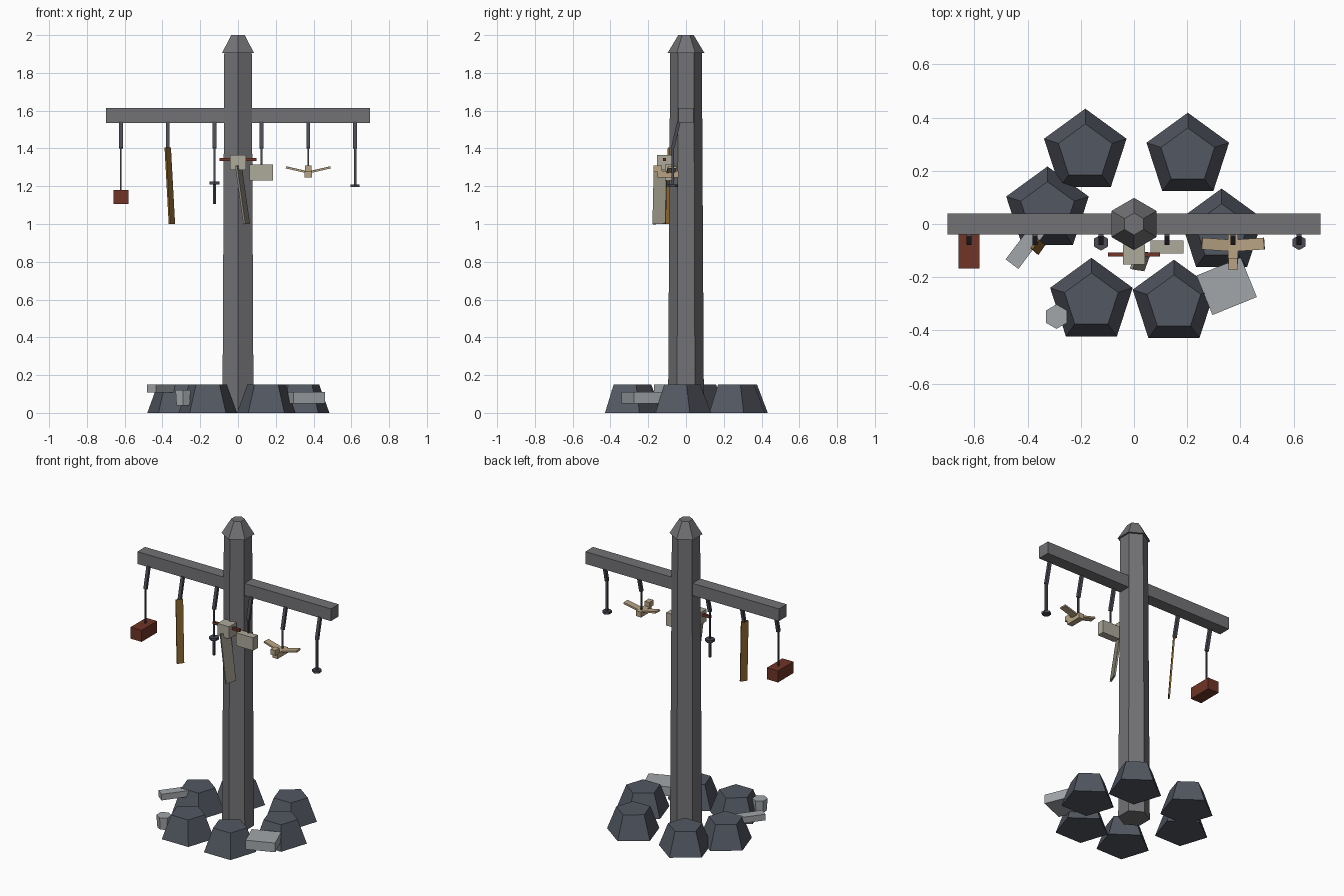
import bpy, bmesh, math
from mathutils import Vector, Euler, Matrix

if "Cube" in bpy.data.objects:
    bpy.data.objects.remove(bpy.data.objects["Cube"])


def material(name, rgb):
    m = bpy.data.materials.new(name)
    m.diffuse_color = (*rgb, 1)
    m.use_nodes = True
    m.node_tree.nodes["Principled BSDF"].inputs["Base Color"].default_value = m.diffuse_color
    return m


POST = material("weathered_grey", (0.17, 0.17, 0.18))
STONE = material("dark_stone", (0.085, 0.095, 0.12))
CHIP = material("pale_stone", (0.36, 0.38, 0.40))
IRON = material("dark_iron", (0.07, 0.07, 0.09))
RED = material("dull_red", (0.16, 0.035, 0.02))
GOLD = material("amber", (0.27, 0.14, 0.03))
BONE = material("bone", (0.42, 0.40, 0.33))
BLADE = material("worn_bone", (0.28, 0.26, 0.21))
WOOD = material("pale_wood", (0.48, 0.37, 0.23))


def finish(bm, name, mat, loc, rot):
    me = bpy.data.meshes.new(name)
    bmesh.ops.recalc_face_normals(bm, faces=bm.faces)
    bm.to_mesh(me)
    bm.free()
    me.materials.append(mat)
    ob = bpy.data.objects.new(name, me)
    ob.location = loc
    ob.rotation_euler = rot
    bpy.context.collection.objects.link(ob)
    return ob


def box(name, size, loc, mat, rot=(0, 0, 0)):
    bm = bmesh.new()
    bmesh.ops.create_cube(bm, size=1)
    bmesh.ops.scale(bm, vec=size, verts=bm.verts)
    return finish(bm, name, mat, loc, [math.radians(a) for a in rot])


def prism(name, sides, r0, r1, z0, z1, xy, mat):
    """Upright tapered prism with one corner pointing to +y."""
    bm = bmesh.new()
    rings = []
    for r, z in ((r0, 0), (r1, z1 - z0)):
        rings.append([bm.verts.new((r * math.sin(math.tau * i / sides),
                                    r * math.cos(math.tau * i / sides), z))
                      for i in range(sides)])
    lo, hi = rings
    bm.faces.new(lo)
    bm.faces.new(hi)
    for i in range(sides):
        j = (i + 1) % sides
        bm.faces.new((lo[i], lo[j], hi[j], hi[i]))
    return finish(bm, name, mat, (*xy, z0), (0, 0, 0))


def strip(name, a, b, width, thick, mat, yaw=0):
    """Flat bar running from point a to point b, turned by yaw about its length."""
    a, b = Vector(a), Vector(b)
    d = b - a
    ob = box(name, (width, thick, d.length), (a + b) / 2, mat)
    swing = Vector((0, 0, -1)).rotation_difference(d).to_matrix()
    turn = Matrix.Rotation(math.radians(yaw), 3, 'Z')
    ob.rotation_euler = (swing @ turn).to_euler()
    return ob


# Post, cap and crossbar
prism("post", 6, 0.095, 0.084, 0, 1.91, (0, 0), POST)
prism("post_cap", 6, 0.098, 0.041, 1.905, 2.0, (0, 0), POST)
box("crossbar", (1.4, 0.08, 0.08), (0, 0, 1.575), POST)

# Ring of base stones
for i, xy in enumerate([(-0.183, 0.27), (0.202, 0.255), (0.329, -0.03),
                        (0.15, -0.297), (-0.16, -0.29), (-0.325, 0.053)]):
    prism(f"base_stone_{i + 1}", 5, 0.163, 0.106, 0, 0.15, xy, STONE)

# Pale offerings among the stones
box("pale_slab", (0.25, 0.06, 0.04), (-0.383, -0.051, 0.129), CHIP, (0, 0, 53))
box("pale_block", (0.18, 0.16, 0.06), (0.348, -0.234, 0.08), CHIP, (0, 0, 22))
prism("pale_cup", 6, 0.04, 0.046, 0.04, 0.12, (-0.291, -0.348), CHIP)

# Hooks under the crossbar, each with a cord down to its charm
HY = -0.07
xs = [-0.62 + 0.248 * i for i in range(6)]
cord_ends = [1.175, None, 1.2, 1.31, 1.275, 1.205]
cord_widths = [0.009, 0, 0.009, 0.009, 0.009, 0.014]
for i, (x, end, w) in enumerate(zip(xs, cord_ends, cord_widths)):
    strip(f"hook_{i + 1}", (x, -0.038, 1.54), (x, HY, 1.403), 0.02, 0.018, IRON)
    if end:
        strip(f"cord_{i + 1}", (x, HY, 1.41), (x, HY, end), w, w, IRON)

# Charm 1: red box
box("red_box", (0.08, 0.16, 0.075), (xs[0], -0.087, 1.143), RED)

# Charm 2: amber strip
strip("amber_strip", (xs[1], -0.075, 1.405), (-0.35, -0.095, 1.0), 0.045, 0.01, GOLD, 55)

# Charm 3: small spindle
prism("spindle_disc", 6, 0.03, 0.03, 1.209, 1.225, (xs[2], HY), IRON)
prism("spindle_rod", 6, 0.009, 0.009, 1.105, 1.21, (xs[2], HY), IRON)

# Charm 4: bone block
box("bone_block", (0.125, 0.048, 0.085), (xs[3], -0.086, 1.273), BONE)

# Charm 5: carved bird
bx = xs[4]
box("bird_body", (0.038, 0.11, 0.035), (bx, -0.095, 1.264), WOOD)
box("bird_head", (0.034, 0.045, 0.034), (bx, -0.15, 1.293), WOOD)
for side, s in (("left", -1), ("right", 1)):
    box(f"bird_wing_{side}", (0.105, 0.044, 0.011), (bx + s * 0.066, -0.077, 1.288),
        WOOD, (0, -s * 13, s * 4))

# Charm 6: weight
prism("weight_disc", 6, 0.028, 0.028, 1.195, 1.21, (xs[5], HY), IRON)

# Centre charm: head block, red crosspiece and long blade
box("centre_head", (0.084, 0.075, 0.08), (0, -0.115, 1.325), BONE)
box("centre_crosspiece", (0.196, 0.016, 0.016), (0, -0.115, 1.342), RED)
strip("centre_blade", (0.002, -0.135, 1.31), (0.046, -0.142, 1.0), 0.072, 0.011, BLADE, 70)
